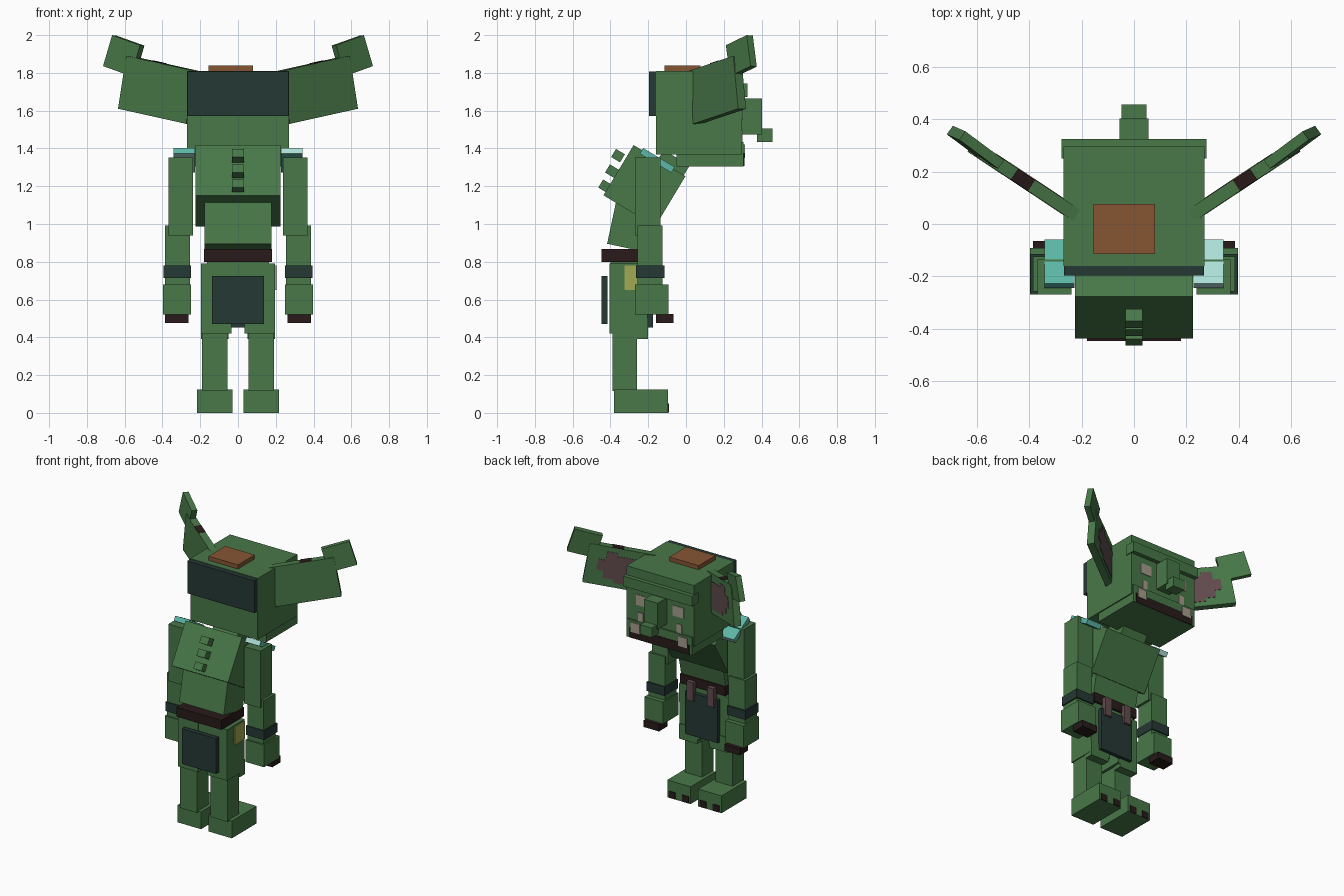
import bpy, bmesh
from mathutils import Vector as V

if "Cube" in bpy.data.objects:
    bpy.data.objects.remove(bpy.data.objects["Cube"])


def material(name, r, g, b):
    m = bpy.data.materials.new(name)
    m.diffuse_color = [(c / 255 / 12.92 if c < 11 else ((c / 255 + .055) / 1.055) ** 2.4)
                       for c in (r, g, b)] + [1]
    m.use_nodes = True
    m.node_tree.nodes["Principled BSDF"].inputs["Base Color"].default_value = m.diffuse_color
    return m


GREEN = material("moss green", 72, 120, 72)
SLATE = material("dark slate cloth", 37, 56, 52)
DARK = material("dark brown", 40, 26, 26)
MAUVE = material("dull mauve", 98, 76, 78)
RUST = material("rust leather", 134, 86, 52)
CYAN = material("pale cyan", 172, 224, 216)
TEAL = material("teal", 92, 182, 166)
OLIVE = material("olive yellow", 160, 170, 82)
BONE = material("bone", 166, 157, 140)


def slab(name, c, u, v, t, mat, mirror=False, top=None):
    """Box at c with full edge vectors u, v and thickness t along u x v."""
    for s in ((1, -1) if mirror else (1,)):
        uu, vv = V(u), V(v)
        ww = uu.cross(vv).normalized() * t
        bm = bmesh.new()
        bmesh.ops.create_cube(bm, size=1)
        for p in bm.verts:
            q = V(c) + uu * p.co.x + vv * p.co.y + ww * p.co.z
            p.co = (q.x * s, q.y, q.z)
        bmesh.ops.recalc_face_normals(bm, faces=bm.faces)
        me = bpy.data.meshes.new(name)
        bm.to_mesh(me)
        bm.free()
        me.materials.append(mat)
        if top:  # second colour on upward faces
            me.materials.append(top)
            for f in me.polygons:
                f.material_index = int(f.normal.z > .5)
        label = name + ("" if not mirror else "_right" if s > 0 else "_left")
        bpy.context.collection.objects.link(bpy.data.objects.new(label, me))


def box(name, x, y, z, mat, mirror=False):
    c = [(a + b) / 2 for a, b in (x, y, z)]
    slab(name, c, (x[1] - x[0], 0, 0), (0, 0, z[1] - z[0]), y[1] - y[0], mat, mirror)


# Head, jaw, brow, nose, band and cap patch
box("head", (-.27, .27), (-.16, .295), (1.367, 1.81), GREEN)
box("jaw", (-.262, .262), (-.05, .305), (1.305, 1.435), GREEN)
box("brow", (-.276, .276), (.25, .325), (1.672, 1.745), GREEN)
box("nose", (-.055, .055), (.29, .402), (1.475, 1.665), GREEN)
box("nose_tip", (-.047, .047), (.375, .457), (1.435, 1.505), GREEN)
box("head_band", (-.268, .268), (-.197, -.158), (1.573, 1.807), SLATE)
box("cap_patch", (-.155, .08), (-.115, .076), (1.80, 1.84), RUST)

# Face details as thin plates
box("eye", (.10, .19), (.294, .299), (1.55, 1.625), BONE, True)
box("upper_tusk", (.135, .175), (.294, .300), (1.435, 1.50), BONE, True)
box("mouth", (-.24, .24), (.304, .309), (1.306, 1.375), DARK)
box("lower_tusk", (.155, .225), (.304, .312), (1.35, 1.42), BONE, True)

# Ears with tips and inner markings
u, v, c = V((.36, .238, .08)), V((-.043, -.026, .28)), V((.42, .165, 1.71))
inner = -u.cross(v).normalized()
slab("ear", c, u, v, .05, GREEN, True)
slab("ear_tip", (.605, .293, 1.89), (.148, .11, .053), (-.048, -.021, .164), .04, GREEN, True)
for k, (a0, a1, b0, b1) in enumerate([(-.42, .05, -.38, .3), (.05, .22, -.3, .38), (.22, .33, -.12, .16)]):
    slab("inner_ear_%d" % k, c + u * (a0 + a1) / 2 + v * (b0 + b1) / 2 + inner * .025,
         u * (a1 - a0), v * (b1 - b0), .006, MAUVE, True)
slab("ear_edge_mark", c + u * .07 + v * .5, u * .18, inner * .05, .005, DARK, True)

# Hunched chest, neck, back spikes, shoulder pads
fwd, up = V((0, .857, -.515)), V((0, .515, .857))
X = V((1, 0, 0))
mid = V((0, -.22, 1.2025))
slab("chest", mid, X * .452, up * .31, .32, GREEN)
slab("neck", mid + up * .165 + fwd * .07, X * .2, up * .1, .16, GREEN)
for k, (y, z) in enumerate([(-.36, 1.362), (-.392, 1.28), (-.428, 1.2)]):
    slab("back_spike_%d" % k, (0, y, z), X * .066, up * .05, .055, GREEN)
slab("shoulder_pad", (.285, -.152, 1.337), X * .115, fwd * .195, .035, TEAL, True, CYAN)

# Belly, belt, hips, aprons, straps, pouch
slab("belly", (0, -.285, .99), X * .357, (0, .05, .235), .22, GREEN)
box("belt", (-.18, .18), (-.447, -.19), (.80, .868), DARK)
box("hips", (-.165, .165), (-.40, -.205), (.67, .82), GREEN)
box("back_apron", (-.137, .137), (-.447, -.415), (.47, .725), SLATE)
box("front_apron", (-.13, .13), (-.205, -.176), (.452, .76), SLATE)
box("belt_strap", (.055, .11), (-.195, -.16), (.71, .845), MAUVE, True)
box("side_pouch", (.19, .204), (-.325, -.21), (.65, .78), OLIVE)

# Legs and feet
box("thigh", (.035, .197), (-.405, -.205), (.42, .79), GREEN, True)
box("knee", (.05, .195), (-.26, -.2), (.39, .50), GREEN, True)
box("shin", (.055, .19), (-.39, -.26), (.115, .44), GREEN, True)
box("foot", (.03, .217), (-.38, -.096), (0, .125), GREEN, True)
for k, x in enumerate((.045, .15)):
    box("toenail_%d" % k, (x, x + .052), (-.1, -.091), (.002, .05), DARK, True)

# Arms, bracelets and hands
box("upper_arm", (.238, .368), (-.27, -.135), (.94, 1.352), GREEN, True)
box("forearm", (.255, .386), (-.258, -.124), (.60, .993), GREEN, True)
box("bracelet", (.25, .395), (-.266, -.114), (.715, .78), SLATE, True)
box("hand", (.25, .397), (-.27, -.092), (.52, .68), GREEN, True)
box("fingertips", (.262, .386), (-.16, -.065), (.475, .523), DARK, True)
